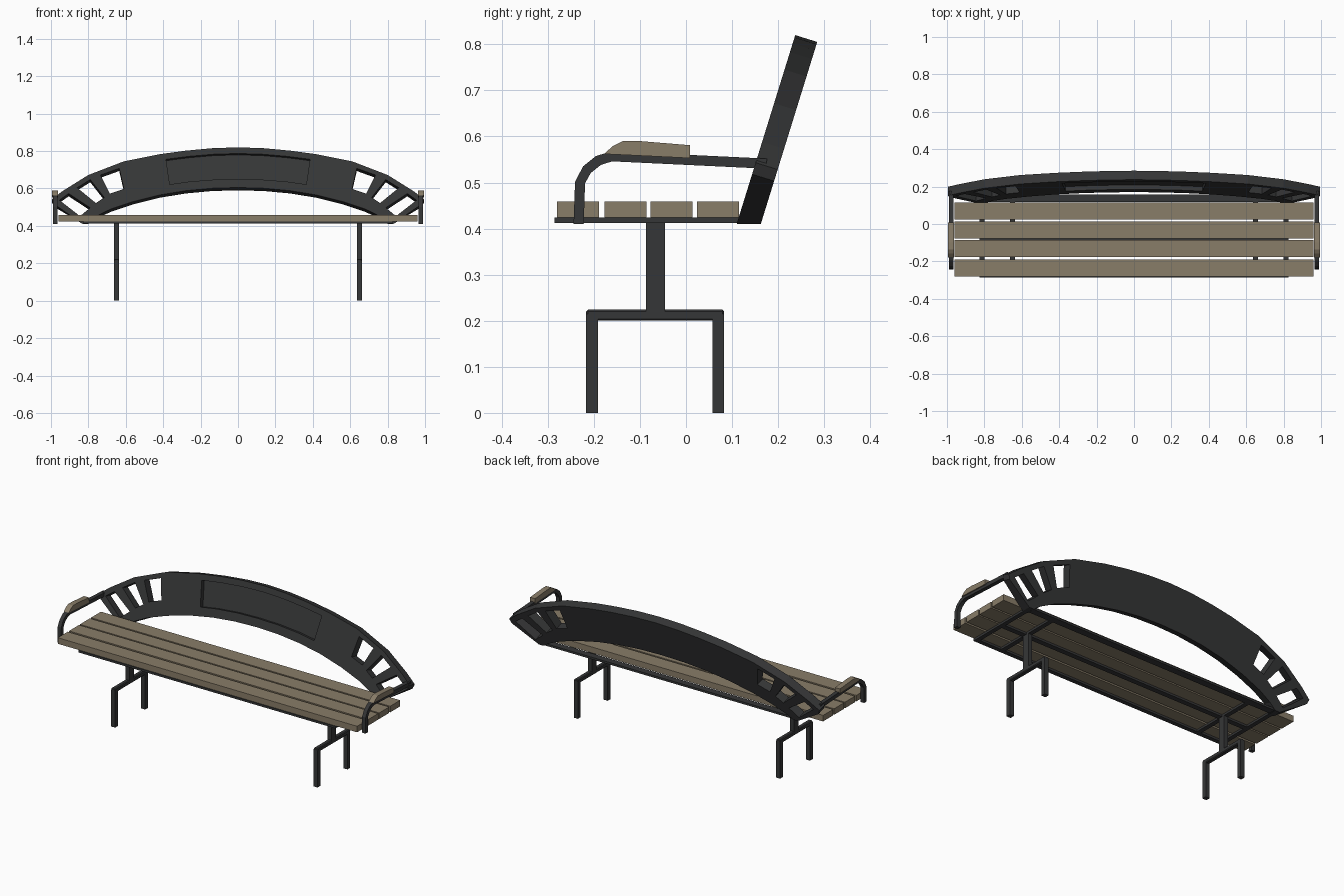
import bpy, bmesh
from mathutils import Vector

if "Cube" in bpy.data.objects:
    bpy.data.objects.remove(bpy.data.objects["Cube"])


def material(name, rgb):
    m = bpy.data.materials.new(name)
    m.diffuse_color = (*rgb, 1)
    m.use_nodes = True
    m.node_tree.nodes["Principled BSDF"].inputs["Base Color"].default_value = m.diffuse_color
    return m


METAL = material("dark metal", (0.036, 0.037, 0.038))
WOOD = material("weathered wood", (0.25, 0.205, 0.14))


def finish(bm, name, mat):
    bmesh.ops.recalc_face_normals(bm, faces=bm.faces)
    me = bpy.data.meshes.new(name)
    bm.to_mesh(me)
    bm.free()
    me.materials.append(mat)
    ob = bpy.data.objects.new(name, me)
    bpy.context.collection.objects.link(ob)
    return ob


def box(name, x, y, z, mat, bevel=0):
    bm = bmesh.new()
    bmesh.ops.create_cube(bm, size=1)
    for v in bm.verts:
        v.co = [(a + b) / 2 + c * (b - a) for (a, b), c in zip((x, y, z), v.co)]
    if bevel:
        bmesh.ops.bevel(bm, geom=bm.edges[:], offset=bevel, segments=1, affect='EDGES')
    return finish(bm, name, mat)


def side_profile(name, pts, x0, x1, mat):
    """Extrude a (y, z) outline along x."""
    bm = bmesh.new()
    f = bm.faces.new([bm.verts.new((x0, y, z)) for y, z in pts])
    r = bmesh.ops.extrude_face_region(bm, geom=[f])
    for v in r["geom"]:
        if isinstance(v, bmesh.types.BMVert):
            v.co.x = x1
    return finish(bm, name, mat)


# Leaning plane of the backrest
SLOPE, Z0 = 0.31, 0.41
NORMAL = Vector((0, 1, -SLOPE)).normalized()


def leaning_plate(name, loops, front, back):
    """Fill (x, z) loops (outline plus holes) on the leaning plane and thicken it."""
    bm = bmesh.new()
    for loop in loops:
        vs = [bm.verts.new((x, 0.11 + SLOPE * (z - Z0), z)) for x, z in loop]
        for a, b in zip(vs, vs[1:] + vs[:1]):
            bm.edges.new((a, b))
    bmesh.ops.triangle_fill(bm, use_beauty=True, edges=bm.edges[:], normal=NORMAL)
    r = bmesh.ops.extrude_face_region(bm, geom=bm.faces[:])
    moved = {g for g in r["geom"] if isinstance(g, bmesh.types.BMVert)}
    for v in bm.verts:
        v.co += NORMAL * (back if v in moved else front)
        if v.co.z < Z0:  # level foot
            v.co.y += SLOPE * (Z0 - v.co.z)
            v.co.z = Z0
    return finish(bm, name, METAL)


def mirror(pts):
    """Right half, starting at x = 0, to a full left-to-right row."""
    return [(-x, z) for x, z in reversed(pts) if x > 0] + pts


# Arched backrest with fan openings and a recessed panel
outer = mirror([(0, .82), (.14, .815), (.28, .802), (.42, .783), (.61, .745),
                (.80, .672), (.935, .588), (.995, .543), (.985, .518), (.83, .41)])
inner = mirror([(0, .605), (.14, .601), (.28, .588), (.42, .565), (.56, .53),
                (.68, .49), (.76, .452), (.80, .41)])
panel = (mirror([(0, .787), (.13, .783), (.26, .772), (.385, .756)])
         + mirror([(0, .65), (.13, .647), (.26, .637), (.365, .622)])[::-1])
openings = [[(.635, .708), (.735, .672), (.685, .572), (.61, .598)],
            [(.79, .648), (.86, .604), (.76, .522), (.715, .552)],
            [(.905, .573), (.955, .538), (.845, .452), (.79, .497)]]
holes = openings + [[(-x, z) for x, z in o] for o in openings]
leaning_plate("backrest", [outer + inner[::-1], panel] + holes, 0, 0.05)
leaning_plate("backrest_panel", [panel], 0.025, 0.05)

# Seat slats
for i, y in enumerate((-.28, -.177, -.077, .024)):
    box(f"seat_slat_{i + 1}", (-.96, .96), (y, y + .091), (.424, .459), WOOD)

# Rails under the seat
for name, y0, y1 in (("front", -.285, -.26), ("middle", -.092, -.062), ("rear", .118, .158)):
    box(f"{name}_rail", (-.82, .82), (y0, y1), (.412, .424), METAL)

arm_path = [(-.233, .41), (-.23, .50), (-.215, .528), (-.19, .548), (-.16, .557), (.175, .541)]
arm_pad = [(-.178, .562), (-.159, .579), (-.137, .59), (-.10, .59), (.009, .581),
           (.009, .553), (-.155, .561)]


def thick_path(path, w):
    """Outline of a flat bar following a (y, z) path."""
    left, right = [], []
    P = [Vector(p) for p in path]
    for i, p in enumerate(P):
        d = (P[min(i + 1, len(P) - 1)] - P[max(i - 1, 0)]).normalized()
        n = Vector((-d.y, d.x)) * w / 2
        left.append(tuple(p + n))
        right.append(tuple(p - n))
    return left + right[::-1]


for s, side in ((-1, "left"), (1, "right")):
    def span(a, b):
        return tuple(sorted((s * a, s * b)))
    # Cross members
    box(f"{side}_end_member", span(.80, .825), (-.285, .158), (.412, .424), METAL)
    box(f"{side}_leg_plate", span(.636, .662), (-.285, .158), (.412, .424), METAL)
    # Leg frame
    box(f"{side}_post", span(.636, .662), (-.087, -.046), (.215, .415), METAL)
    box(f"{side}_leg_crossbar", span(.636, .662), (-.217, .083), (.20, .224), METAL, .004)
    box(f"{side}_front_leg", span(.636, .662), (-.217, -.191), (0, .215), METAL)
    box(f"{side}_back_leg", span(.636, .662), (.058, .083), (0, .215), METAL)
    # Armrest
    side_profile(f"{side}_arm", thick_path(arm_path, .022), s * .965, s * .988, METAL)
    side_profile(f"{side}_arm_pad", arm_pad, s * .962, s * .994, WOOD)
